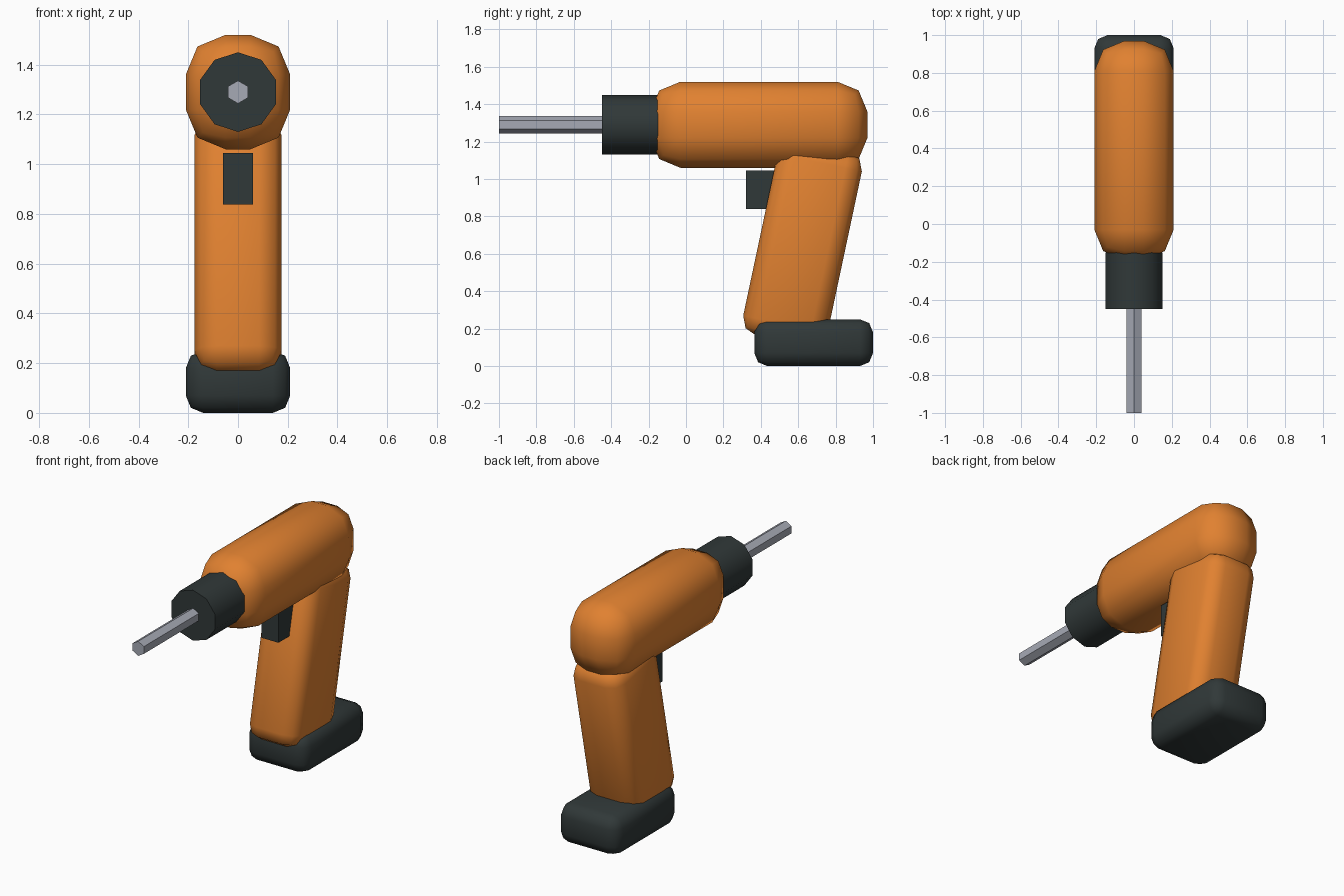
import bpy, bmesh, math
from mathutils import Matrix, Vector

if "Cube" in bpy.data.objects:
    bpy.data.objects.remove(bpy.data.objects["Cube"], do_unlink=True)


def make_material(name, rgb):
    mat = bpy.data.materials.new(name)
    mat.use_nodes = True
    mat.diffuse_color = (*rgb, 1)
    mat.node_tree.nodes["Principled BSDF"].inputs["Base Color"].default_value = (*rgb, 1)
    return mat


orange = make_material("orange plastic", (0.75, 0.22, 0.03))
dark = make_material("dark rubber", (0.03, 0.04, 0.04))
steel = make_material("steel", (0.38, 0.40, 0.46))


def finish(bm, name, mat):
    mesh = bpy.data.meshes.new(name)
    bm.to_mesh(mesh)
    bm.free()
    mesh.materials.append(mat)
    obj = bpy.data.objects.new(name, mesh)
    bpy.context.collection.objects.link(obj)
    bpy.ops.object.select_all(action="DESELECT")
    obj.select_set(True)
    bpy.context.view_layer.objects.active = obj
    bpy.ops.object.shade_smooth_by_angle(angle=math.radians(50))
    return obj


def rounded_box(name, size, center, mat, bevel=0, tilt=0):
    bm = bmesh.new()
    bmesh.ops.create_cube(bm, size=1)
    bmesh.ops.scale(bm, vec=Vector(size), verts=bm.verts)
    if bevel:
        bmesh.ops.bevel(bm, geom=bm.edges[:], offset=bevel, segments=2,
                        profile=0.5, affect="EDGES", clamp_overlap=True)
    bm.transform(Matrix.Translation(center) @ Matrix.Rotation(math.radians(tilt), 4, "X"))
    return finish(bm, name, mat)


def barrel_prism(name, sides, radius, y0, y1, z, mat):
    # Prism along y with one corner pointing straight up
    bm = bmesh.new()
    rings = []
    for y in (y0, y1):
        rings.append([bm.verts.new((radius * math.sin(2 * math.pi * i / sides), y,
                                    z + radius * math.cos(2 * math.pi * i / sides)))
                      for i in range(sides)])
    a, b = rings
    bm.faces.new(a)
    bm.faces.new(b)
    for i in range(sides):
        j = (i + 1) % sides
        bm.faces.new((a[i], a[j], b[j], b[i]))
    bmesh.ops.recalc_face_normals(bm, faces=bm.faces)
    return finish(bm, name, mat)


AXIS_Z = 1.29

# Motor housing, grip and battery
rounded_box("motor_housing", (0.42, 1.16, 0.46), (0, 0.39, AXIS_Z), orange, bevel=0.16)
rounded_box("grip", (0.35, 0.46, 1.065), (0, 0.623, 0.655), orange, bevel=0.09, tilt=-12)
rounded_box("battery", (0.42, 0.635, 0.25), (0, 0.6825, 0.125), dark, bevel=0.07)

# Trigger
rounded_box("trigger", (0.12, 0.17, 0.207), (0, 0.405, 0.942), dark)

# Chuck and hexagonal bit
barrel_prism("chuck", 10, 0.16, -0.45, -0.15, AXIS_Z, dark)
barrel_prism("bit", 6, 0.046, -1.0, -0.40, AXIS_Z, steel)
